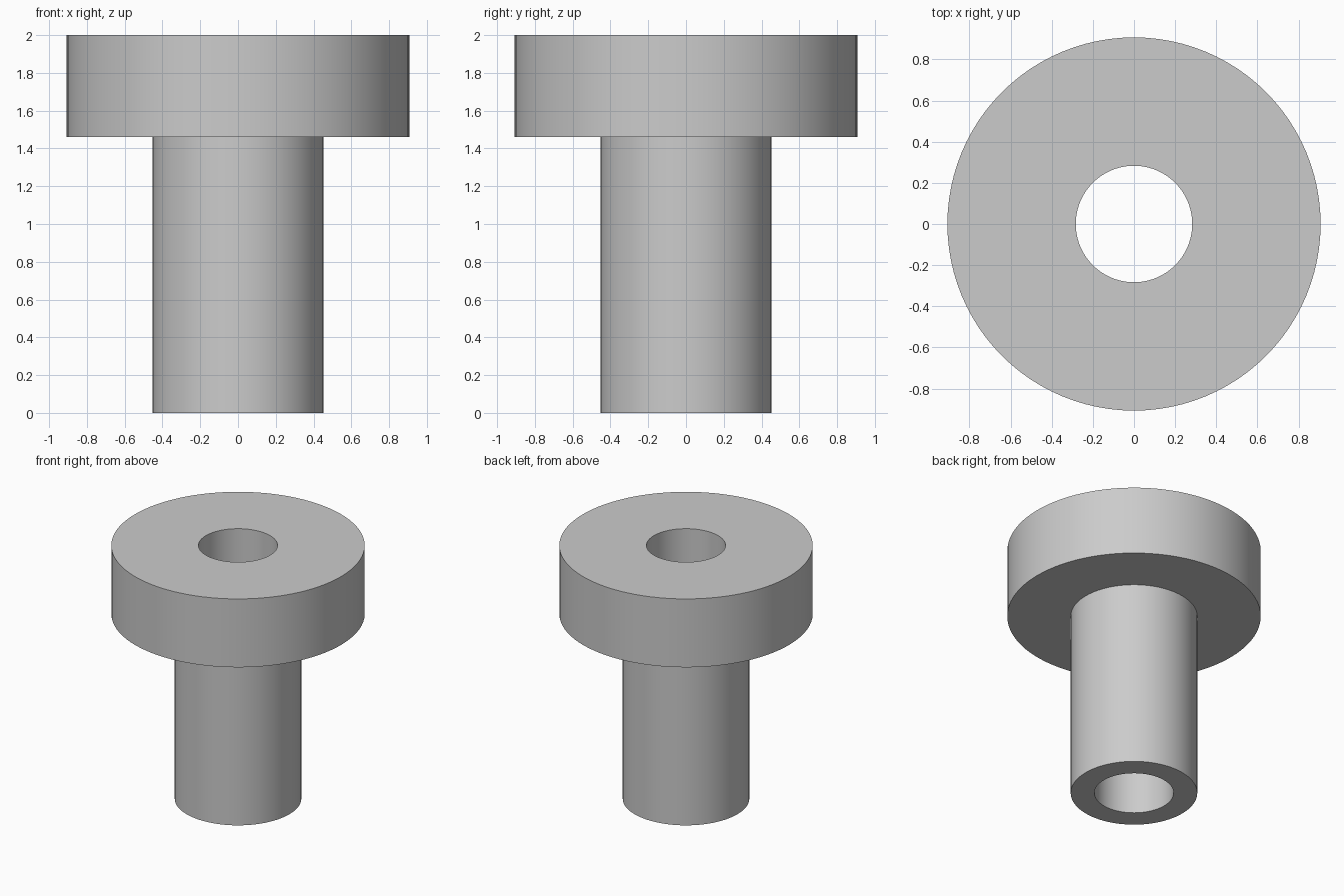
import bpy, bmesh, math

cube = bpy.data.objects.get("Cube")
if cube:
    bpy.data.objects.remove(cube, do_unlink=True)

HEAD_R, STEM_R, BORE_R = 0.907, 0.453, 0.283
HEAD_Z, TOP_Z = 1.46, 2.0
SEGMENTS = 96

grey = bpy.data.materials.new("plain grey")
grey.use_nodes = True
colour = (0.6, 0.6, 0.6, 1)
grey.diffuse_color = colour
grey.node_tree.nodes["Principled BSDF"].inputs["Base Color"].default_value = colour


def lathe(name, profile):
    """Revolve a closed (radius, height) profile around the z axis."""
    bm = bmesh.new()
    verts = [bm.verts.new((r, 0, z)) for r, z in profile]
    edges = [bm.edges.new((v, verts[i - 1])) for i, v in enumerate(verts)]
    bmesh.ops.spin(bm, geom=verts + edges, cent=(0, 0, 0), axis=(0, 0, 1),
                   angle=math.tau, steps=SEGMENTS, use_merge=True)
    bmesh.ops.remove_doubles(bm, verts=bm.verts[:], dist=0.0001)
    bmesh.ops.recalc_face_normals(bm, faces=bm.faces[:])
    mesh = bpy.data.meshes.new(name)
    bm.to_mesh(mesh)
    bm.free()
    mesh.materials.append(grey)
    obj = bpy.data.objects.new(name, mesh)
    bpy.context.collection.objects.link(obj)
    bpy.ops.object.select_all(action='DESELECT')
    obj.select_set(True)
    bpy.context.view_layer.objects.active = obj
    bpy.ops.object.shade_smooth_by_angle(angle=math.radians(30))
    return obj


# Flanged sleeve: narrow stem, wide head and a bore right through
lathe("flanged_bushing", [
    (BORE_R, 0), (STEM_R, 0), (STEM_R, HEAD_Z),
    (HEAD_R, HEAD_Z), (HEAD_R, TOP_Z), (BORE_R, TOP_Z),
])
